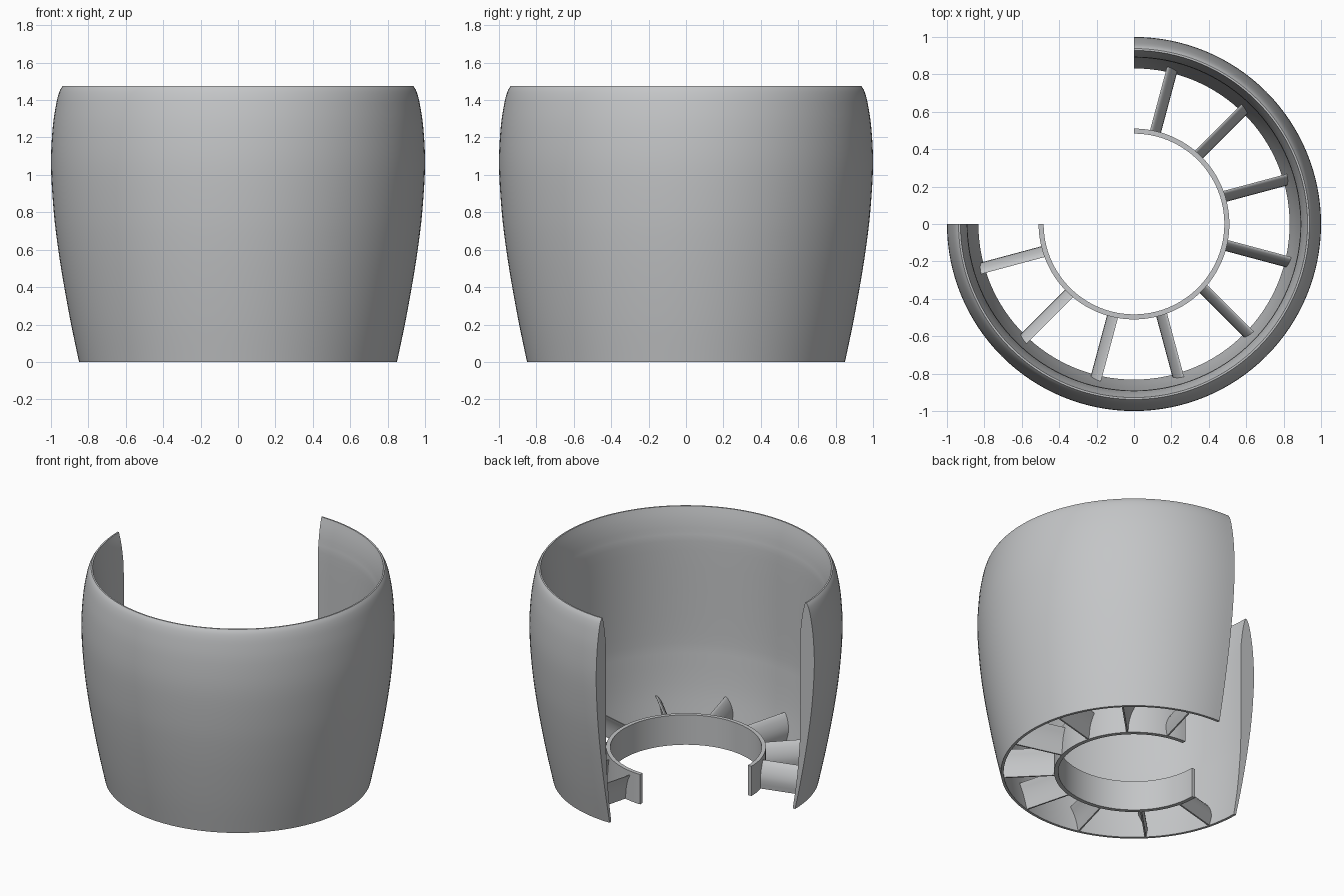
import bpy, bmesh, math
from mathutils import Matrix

if "Cube" in bpy.data.objects:
    bpy.data.objects.remove(bpy.data.objects["Cube"])

START, SWEEP, STEPS = math.radians(-180), math.radians(270), 96

metal = bpy.data.materials.new("grey_metal")
metal.diffuse_color = (0.55, 0.56, 0.57, 1)
metal.use_nodes = True
metal.node_tree.nodes["Principled BSDF"].inputs["Base Color"].default_value = metal.diffuse_color


def finish(name, bm, angle=30):
    bmesh.ops.recalc_face_normals(bm, faces=bm.faces[:])
    mesh = bpy.data.meshes.new(name)
    bm.to_mesh(mesh)
    bm.free()
    mesh.materials.append(metal)
    obj = bpy.data.objects.new(name, mesh)
    bpy.context.collection.objects.link(obj)
    bpy.ops.object.select_all(action='DESELECT')
    obj.select_set(True)
    bpy.context.view_layer.objects.active = obj
    bpy.ops.object.shade_smooth_by_angle(angle=math.radians(angle))
    return obj


def smooth_path(points, n=4):
    """Catmull-Rom interpolation through 2D points."""
    pts = [points[0]] + points + [points[-1]]
    out = []
    for a, b, c, d in zip(pts, pts[1:], pts[2:], pts[3:]):
        for k in range(n):
            t = k / n
            out.append(tuple(0.5 * (2 * q + (r - p) * t + (2 * p - 5 * q + 4 * r - s) * t * t
                                    + (3 * q - p - 3 * r + s) * t ** 3)
                             for p, q, r, s in zip(a, b, c, d)))
    return out + [points[-1]]


def partial_revolve(name, profile):
    """Sweep a closed (radius, z) profile through three quarters of a turn."""
    bm = bmesh.new()
    rings = []
    for i in range(STEPS + 1):
        a = START + SWEEP * i / STEPS
        rings.append([bm.verts.new((r * math.cos(a), r * math.sin(a), z)) for r, z in profile])
    n = len(profile)
    for p, q in zip(rings, rings[1:]):
        for j in range(n):
            bm.faces.new((p[j], p[(j + 1) % n], q[(j + 1) % n], q[j]))
    bm.faces.new(rings[0])
    bm.faces.new(rings[-1][::-1])
    return finish(name, bm)


# Cowl: bulging outer skin, straight inner wall flaring at the lip
outer = smooth_path([(0.85, 0), (0.892, 0.2), (0.929, 0.4), (0.961, 0.6), (0.985, 0.8),
                     (1.0, 1.05), (0.991, 1.25), (0.972, 1.38), (0.955, 1.445), (0.938, 1.475)])
inner = smooth_path([(0.928, 1.475), (0.91, 1.4), (0.897, 1.31), (0.89, 1.18), (0.89, 0.6),
                     (0.882, 0.42), (0.862, 0.2), (0.832, 0)])
partial_revolve("cowl", outer + inner)

# Hub ring
partial_revolve("hub_ring", [(0.483, 0), (0.51, 0), (0.51, 0.21), (0.483, 0.21)])

# Guide vanes: cambered blades leaning over near the top
SECTION = [(0.0, 0.0, 0.005), (0.0, 0.03, 0.009), (-0.001, 0.06, 0.012), (0.003, 0.09, 0.013),
           (0.011, 0.12, 0.012), (0.024, 0.15, 0.010), (0.038, 0.173, 0.007), (0.044, 0.18, 0.003)]
loop = [(t + h, z) for t, z, h in SECTION] + [(t - h, z) for t, z, h in reversed(SECTION)]


def vane(index, degrees):
    bm = bmesh.new()
    root = [bm.verts.new((0.5, t, z)) for t, z in loop]
    tip = [bm.verts.new((0.835 + 0.14 * z, t, z)) for t, z in loop]
    n = len(loop)
    for j in range(n):
        bm.faces.new((root[j], root[(j + 1) % n], tip[(j + 1) % n], tip[j]))
    bm.faces.new(root)
    bm.faces.new(tip[::-1])
    bm.transform(Matrix.Rotation(math.radians(degrees), 4, 'Z'))
    finish(f"guide_vane_{index}", bm, 35)


for i in range(9):
    vane(i + 1, -165 + 30 * i)
